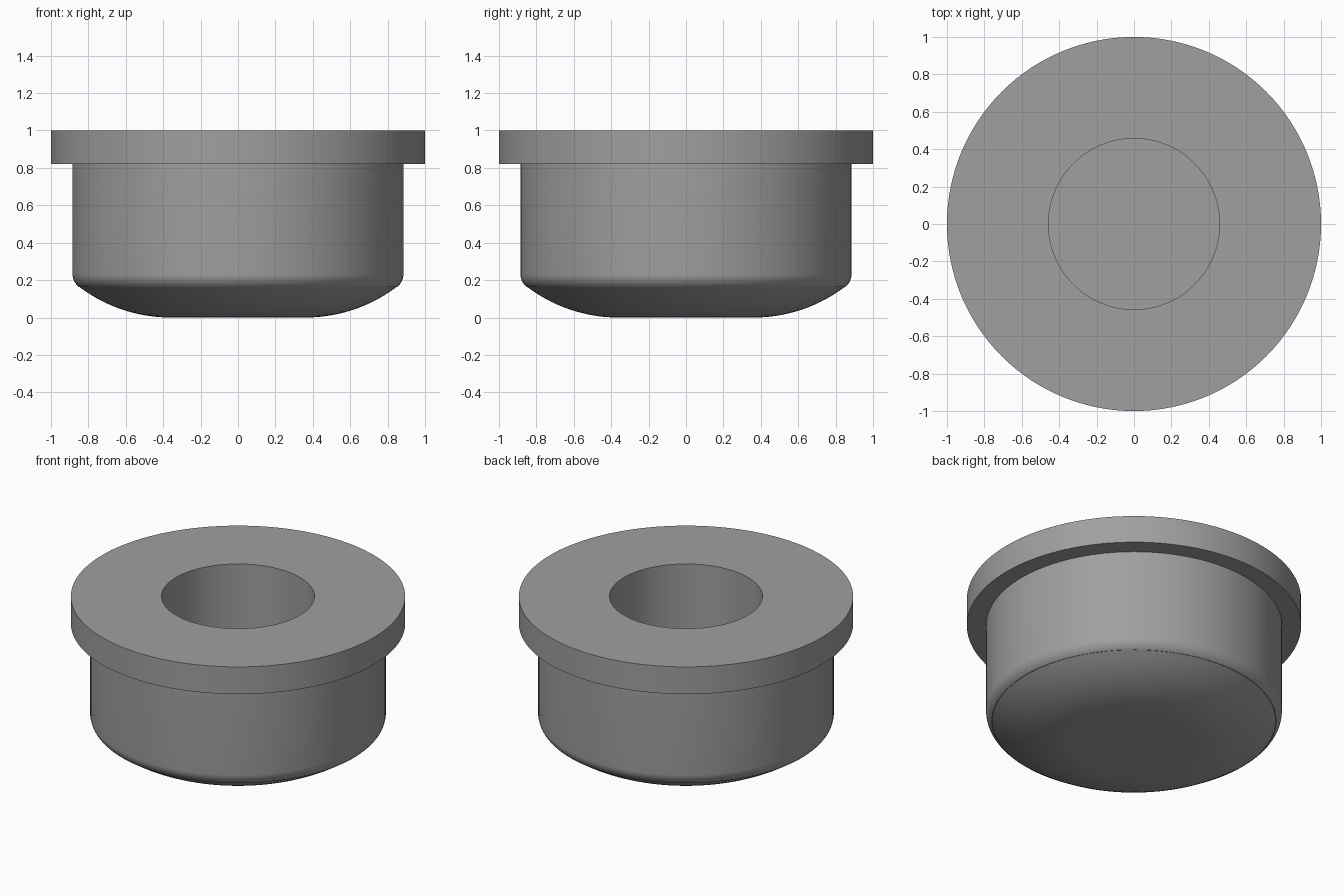
import bpy, bmesh, math

if "Cube" in bpy.data.objects:
    bpy.data.objects.remove(bpy.data.objects["Cube"])

SEGMENTS = 128


def arc(cx, cz, radius, start, end, steps):
    """Points on a circle, angles in degrees measured from straight down."""
    pts = []
    for i in range(steps + 1):
        a = math.radians(start + (end - start) * i / steps)
        pts.append((cx + radius * math.sin(a), cz - radius * math.cos(a)))
    return pts


def lathe(name, profile, material):
    """Revolve an (r, z) profile around the z axis."""
    bm = bmesh.new()
    verts = [bm.verts.new((r, 0, z)) for r, z in profile]
    edges = [bm.edges.new(pair) for pair in zip(verts, verts[1:])]
    bmesh.ops.spin(bm, geom=verts + edges, cent=(0, 0, 0), axis=(0, 0, 1),
                   angle=math.tau, steps=SEGMENTS, use_duplicate=False)
    bmesh.ops.remove_doubles(bm, verts=bm.verts, dist=1e-5)
    bmesh.ops.recalc_face_normals(bm, faces=bm.faces)
    mesh = bpy.data.meshes.new(name)
    bm.to_mesh(mesh)
    bm.free()
    mesh.materials.append(material)
    obj = bpy.data.objects.new(name, mesh)
    bpy.context.collection.objects.link(obj)
    bpy.ops.object.select_all(action='DESELECT')
    obj.select_set(True)
    bpy.context.view_layer.objects.active = obj
    bpy.ops.object.shade_smooth_by_angle(angle=math.radians(30))
    return obj


grey = bpy.data.materials.new("plain grey")
grey.diffuse_color = (0.35, 0.35, 0.35, 1)
grey.use_nodes = True
grey.node_tree.nodes["Principled BSDF"].inputs["Base Color"].default_value = grey.diffuse_color

# Base: flat centre, wide dished curve, then a tight rounded corner
body_r, dish_r, corner_r, slope = 0.885, 0.81, 0.088, 37
dish = arc(0.36, dish_r, dish_r, 0, slope, 14)
end_r, end_z = dish[-1]
corner_x = body_r - corner_r
corner_z = end_z + corner_r * math.cos(math.radians(slope))
corner = arc(corner_x, corner_z, corner_r, slope, 90, 8)

# Barrel, flange rim and blind round hole
upper = [(body_r, 0.82), (1.0, 0.82), (1.0, 1.0),
         (0.457, 1.0), (0.457, 0.25), (0, 0.25)]

lathe("flanged_plug", [(0, 0)] + dish + corner + upper, grey)
